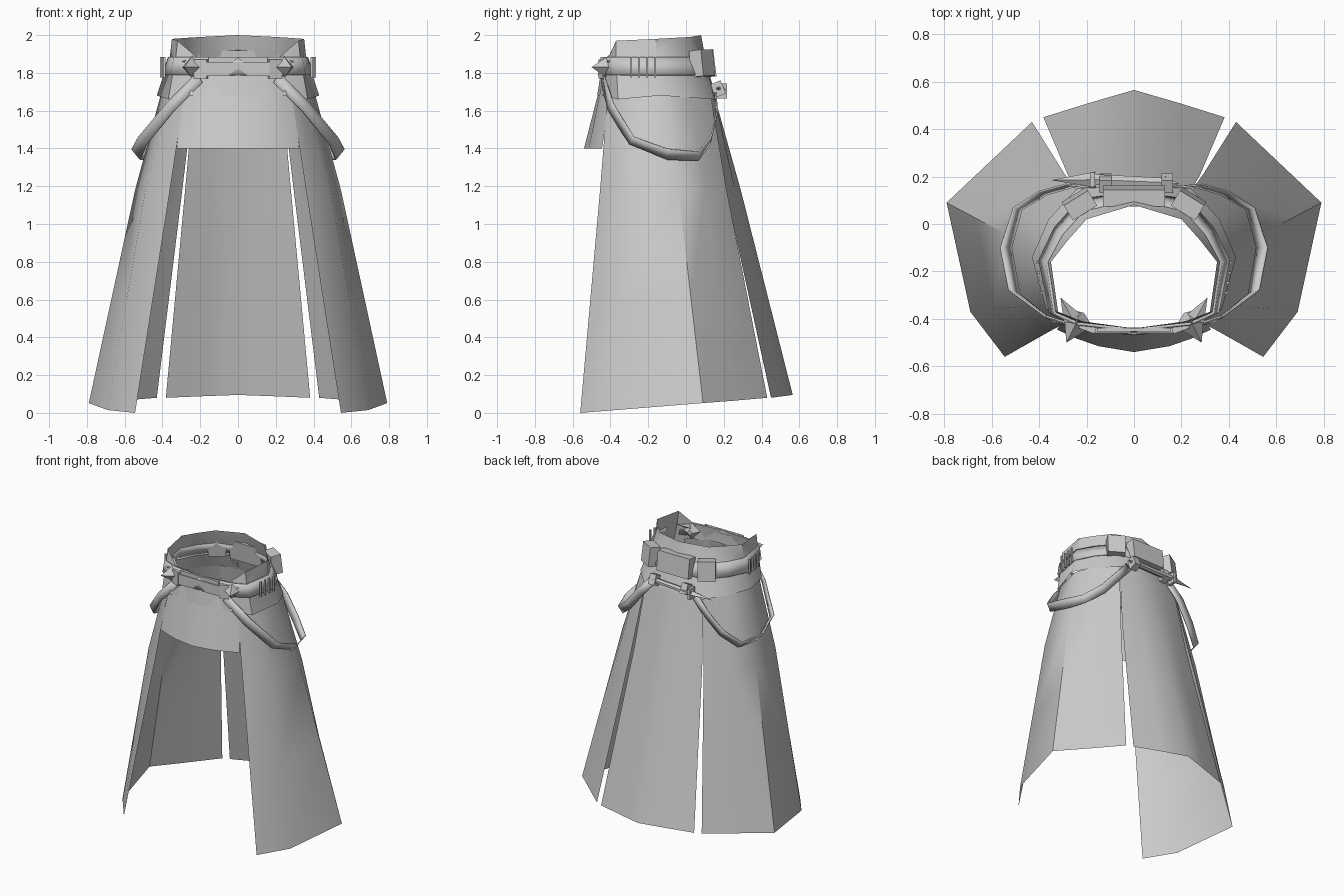
import bpy, bmesh, math
from mathutils import Vector, Matrix

if "Cube" in bpy.data.objects:
    bpy.data.objects.remove(bpy.data.objects["Cube"])

grey = bpy.data.materials.new("plain grey")
grey.use_nodes = True
grey.diffuse_color = (0.6, 0.6, 0.6, 1)
grey.node_tree.nodes["Principled BSDF"].inputs["Base Color"].default_value = grey.diffuse_color


def finish(name, bm, smooth=None, mirror=False):
    """Turn a bmesh into a named object."""
    mesh = bpy.data.meshes.new(name)
    bm.to_mesh(mesh)
    bm.free()
    mesh.materials.append(grey)
    obj = bpy.data.objects.new(name, mesh)
    bpy.context.collection.objects.link(obj)
    if mirror:
        mod = obj.modifiers.new("Mirror", "MIRROR")
        mod.use_clip = True
    if smooth:
        bpy.ops.object.select_all(action="DESELECT")
        obj.select_set(True)
        bpy.context.view_layer.objects.active = obj
        bpy.ops.object.shade_smooth_by_angle(angle=math.radians(smooth))
    return obj


def sheet(name, rows, smooth=40, thick=0):
    """Skin a grid of points, mirrored across x."""
    bm = bmesh.new()
    grid = [[bm.verts.new(p) for p in row] for row in rows]
    for low, high in zip(grid, grid[1:]):
        for i in range(len(low) - 1):
            bm.faces.new((low[i], low[i + 1], high[i + 1], high[i]))
    bmesh.ops.recalc_face_normals(bm, faces=bm.faces)
    obj = finish(name, bm, smooth, True)
    if thick:
        obj.modifiers.new("Solidify", "SOLIDIFY").thickness = thick
    return obj


def box(name, centre, size, rot=(0, 0, 0), mirror=False):
    bm = bmesh.new()
    bmesh.ops.create_cube(bm, size=1)
    turn = Matrix.Rotation(rot[2], 4, "Z") @ Matrix.Rotation(rot[0], 4, "X")
    bm.transform(Matrix.Translation(centre) @ turn @ Matrix.Diagonal((*size, 1)))
    return finish(name, bm, None, mirror)


def rod(name, start, end, r1, r2, sides, flat=1.0, mirror=False):
    """Tapered prism between two points."""
    start, end = Vector(start), Vector(end)
    axis = end - start
    bm = bmesh.new()
    bmesh.ops.create_cone(bm, cap_ends=True, segments=sides, radius1=r1,
                          radius2=r2, depth=axis.length)
    bm.transform(Matrix.Translation((start + end) / 2)
                 @ axis.to_track_quat("Z", "Y").to_matrix().to_4x4()
                 @ Matrix.Diagonal((1, flat, 1, 1)))
    bmesh.ops.remove_doubles(bm, verts=bm.verts, dist=0.0001)
    return finish(name, bm, None, mirror)


def mix(a, b, t):
    return [tuple(Vector(p).lerp(Vector(q), t)) for p, q in zip(a, b)]


# Waist: half outlines running from the back centre to the front centre
rim = [(0, .08, 2), (.2, .02, 1.99), (.28, -.07, 1.985), (.35, -.16, 1.98),
       (.32, -.37, 1.97), (.22, -.41, 1.885), (0, -.44, 1.885)]
hem = [(0, .16, 1.66), (.24, .15, 1.66), (.36, .02, 1.67), (.43, -.14, 1.68),
       (.37, -.36, 1.66), (.25, -.44, 1.68), (0, -.47, 1.68)]
waist = [(0, .1, 1.89), (.21, .05, 1.89), (.3, -.05, 1.89), (.36, -.16, 1.89),
         (.33, -.37, 1.88), (.23, -.415, 1.87), (0, -.44, 1.87)]
sheet("waistband", [rim, waist, hem])


# Belt: a strip standing just off the waistband
def off(row, z):
    return [(x * 1.03, -.15 + (y + .15) * 1.04, z) for x, y, _ in row]


sheet("belt", [off(waist, 1.885), off(mix(waist, hem, .45), 1.79)], thick=.012)

# Front apron
apron_top = [(0, -.445, 1.77), (.15, -.44, 1.77), (.23, -.42, 1.77), (.28, -.385, 1.77)]
apron_low = [(0, -.54, 1.4), (.15, -.515, 1.4), (.25, -.48, 1.4), (.325, -.445, 1.4)]
sheet("front_apron", [apron_top, apron_low])

# Long skirt panels
back_top = [(0, .15, 1.68), (.13, .15, 1.68), (.235, .13, 1.68)]
back_mid = [(0, .29, 1.18), (.15, .26, 1.18), (.28, .21, 1.18)]
back_low = [(0, .565, .095), (.19, .51, .088), (.382, .45, .08)]
sheet("back_panel", [back_top, back_mid, mix(back_mid, back_low, .5), back_low])

side_top = [(.235, .13, 1.68), (.355, .01, 1.68), (.41, -.13, 1.68),
            (.36, -.34, 1.68), (.285, -.415, 1.68)]
side_mid = [(.295, .215, 1.18), (.455, .1, 1.18), (.545, -.04, 1.18),
            (.49, -.35, 1.18), (.36, -.455, 1.18)]
side_low = [(.43, .43, .08), (.61, .26, .065), (.79, .09, .052),
            (.69, -.37, .015), (.545, -.56, 0)]
sheet("side_panels", [side_top, side_mid, mix(side_mid, side_low, .5), side_low])

# Hanging straps, from the front studs round each hip to the back
strap_out = [(.22, -.44, 1.8), (.38, -.39, 1.64), (.53, -.28, 1.46), (.565, -.1, 1.395),
             (.51, .07, 1.38), (.4, .14, 1.47), (.29, .17, 1.6), (.2, .16, 1.7)]
strap_in = [(.19, -.45, 1.75), (.34, -.415, 1.6), (.485, -.3, 1.42), (.52, -.1, 1.34),
            (.475, .065, 1.333), (.365, .13, 1.42), (.24, .165, 1.57), (.16, .16, 1.66)]
sheet("hip_straps", [strap_out, strap_in], smooth=20, thick=.008)

# Front buckle strap, its end tabs and pointed studs
box("buckle_bar", (0, -.448, 1.82), (.34, .025, .075))
box("buckle_trim", (0, -.445, 1.87), (.31, .015, .03))
box("buckle_tabs", (.195, -.437, 1.82), (.07, .03, .1), (0, 0, .35), True)
rod("stud_spikes", (.24, -.41, 1.83), (.285, -.5, 1.83), .062, 0, 4, mirror=True)
rod("stud_backs", (.24, -.41, 1.83), (.23, -.37, 1.83), .062, .02, 4, mirror=True)
rod("stud_fins", (.26, -.4, 1.86), (.31, -.31, 1.9), .04, 0, 4, .4, True)

# Slim needles tucked in the belt at each hip
for i in range(4):
    y = -.29 + i * .042
    box("belt_needle", (.39 + i * .006, y, 1.83), (.012, .01, .11), mirror=True)

# Back pouches
box("centre_pouch", (0, .118, 1.85), (.26, .07, .145), (.12, 0, 0))
box("side_pouches", (.23, .085, 1.85), (.12, .075, .14), (.12, 0, -.55), True)

# Sheathed dagger across the back, with its guard and carrying loops
rod("dagger_sheath", (-.16, .187, 1.705), (.13, .175, 1.715), .026, .022, 6, .7)
rod("dagger_pommel", (.13, .175, 1.715), (.19, .17, 1.72), .03, 0, 6, .7)
rod("dagger_tip", (-.16, .187, 1.705), (-.35, .185, 1.695), .034, 0, 4, .6)
box("dagger_guard", (-.175, .187, 1.705), (.02, .06, .08))
for x in (-.12, .14):
    box("dagger_loop", (x, .17, 1.715), (.05, .06, .075), (.4, 0, 0))
